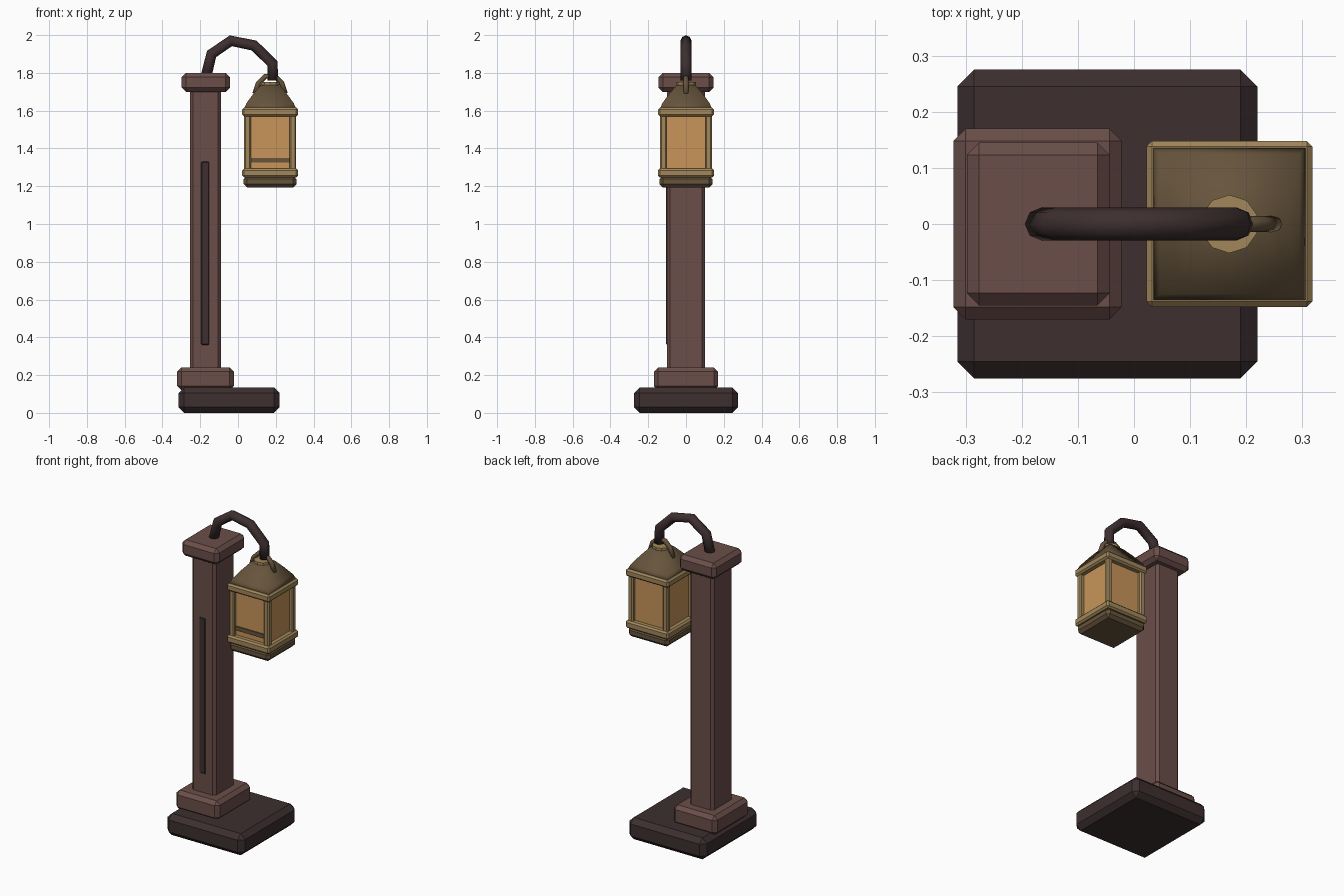
import bpy
import bmesh
from mathutils import Vector

if "Cube" in bpy.data.objects:
    bpy.data.objects.remove(bpy.data.objects["Cube"], do_unlink=True)


def material(name, rgb):
    mat = bpy.data.materials.new(name)
    mat.use_nodes = True
    mat.diffuse_color = (*rgb, 1)
    mat.node_tree.nodes["Principled BSDF"].inputs["Base Color"].default_value = (*rgb, 1)
    return mat


WOOD = material("red brown wood", (0.145, 0.077, 0.067))
DARK = material("dark wood", (0.047, 0.028, 0.029))
BRASS = material("brass", (0.36, 0.245, 0.105))
BRONZE = material("bronze", (0.135, 0.09, 0.046))
GLASS = material("amber glass", (0.58, 0.30, 0.10))


def add_mesh(name, bm, mat, smooth=False):
    mesh = bpy.data.meshes.new(name)
    bmesh.ops.recalc_face_normals(bm, faces=bm.faces)
    for face in bm.faces:
        face.smooth = smooth
    bm.to_mesh(mesh)
    bm.free()
    mesh.materials.append(mat)
    obj = bpy.data.objects.new(name, mesh)
    bpy.context.collection.objects.link(obj)
    return obj


def box(name, x, y, z, mat, chamfer=0.0):
    """Chamfered box between (min, max) pairs."""
    bm = bmesh.new()
    bmesh.ops.create_cube(bm, size=1)
    for v in bm.verts:
        v.co = Vector(lo + (c + 0.5) * (hi - lo) for c, (lo, hi) in zip(v.co, (x, y, z)))
    if chamfer:
        bmesh.ops.bevel(bm, geom=bm.edges[:], offset=chamfer, segments=1,
                        profile=0.5, affect='EDGES')
    return add_mesh(name, bm, mat)


def square(name, half, z, mat, chamfer, cx=0.17, cy=0.0):
    return box(name, (cx - half, cx + half), (cy - half, cy + half), z, mat, chamfer)


def rod(name, path, radius, mat):
    """Eight-sided bent rod in the plane y = 0."""
    curve = bpy.data.curves.new(name, 'CURVE')
    curve.dimensions = '3D'
    curve.bevel_depth = radius
    curve.bevel_resolution = 2
    curve.use_fill_caps = True
    spline = curve.splines.new('POLY')
    spline.points.add(len(path) - 1)
    for point, (x, z) in zip(spline.points, path):
        point.co = (x, 0, z, 1)
    temp = bpy.data.objects.new(name + " path", curve)
    bpy.context.collection.objects.link(temp)
    bpy.context.view_layer.update()
    mesh = bpy.data.meshes.new_from_object(
        temp.evaluated_get(bpy.context.evaluated_depsgraph_get()))
    bpy.data.objects.remove(temp, do_unlink=True)
    bm = bmesh.new()
    bm.from_mesh(mesh)
    bmesh.ops.remove_doubles(bm, verts=bm.verts, dist=0.0001)
    add_mesh(name, bm, mat, smooth=True)


# Base, post and cap
box("base", (-0.315, 0.22), (-0.275, 0.275), (0, 0.135), DARK, 0.03)
box("plinth", (-0.322, -0.022), (-0.17, 0.17), (0.12, 0.24), WOOD, 0.022)
box("post", (-0.255, -0.09), (-0.1, 0.1), (0.2, 1.74), WOOD, 0.016)
box("post_cap", (-0.298, -0.043), (-0.145, 0.145), (1.70, 1.80), WOOD, 0.022)
box("front_strip", (-0.195, -0.153), (-0.105, -0.09), (0.36, 1.33), DARK, 0.004)

# Curved arm and lantern handle
rod("arm", [(-0.172, 1.77), (-0.14, 1.90), (-0.038, 1.97), (0.085, 1.945),
            (0.182, 1.85), (0.184, 1.76)], 0.029, DARK)
rod("handle", [(0.09, 1.69), (0.108, 1.745), (0.145, 1.782), (0.195, 1.782),
               (0.232, 1.745), (0.25, 1.69)], 0.014, BRONZE)

# Lantern body
square("lantern_base", 0.14, (1.193, 1.255), BRONZE, 0.018)
square("lower_rim", 0.148, (1.246, 1.294), BRASS, 0.01)
square("upper_rim", 0.148, (1.57, 1.616), BRASS, 0.01)
square("glass", 0.114, (1.28, 1.58), GLASS, 0)
for x_side, x_name in ((-1, "right"), (1, "left")):
    for y_side, y_name in ((-1, "front"), (1, "back")):
        square(f"{y_name}_{x_name}_corner_post", 0.0175, (1.27, 1.59), BRASS, 0.007,
               0.17 + x_side * 0.12, y_side * 0.12)
box("front_glass_bar", (0.06, 0.28), (-0.121, -0.112), (1.325, 1.35), BRONZE)

# Flared roof lofted from square rings
bm = bmesh.new()
rings = []
for z, half in ((1.605, 0.14), (1.64, 0.125), (1.69, 0.088), (1.735, 0.05)):
    rings.append([bm.verts.new((0.17 + sx * half, sy * half, z))
                  for sx, sy in ((-1, -1), (1, -1), (1, 1), (-1, 1))])
for low, high in zip(rings, rings[1:]):
    for i in range(4):
        j = (i + 1) % 4
        bm.faces.new((low[i], low[j], high[j], high[i]))
bm.faces.new(rings[0])
bm.faces.new(rings[-1])
add_mesh("roof", bm, BRONZE, smooth=True)

# Brass collar on the roof
bm = bmesh.new()
bmesh.ops.create_cone(bm, cap_ends=True, segments=10, radius1=0.052, radius2=0.052, depth=0.025)
bmesh.ops.translate(bm, verts=bm.verts, vec=(0.17, 0, 1.738))
add_mesh("roof_collar", bm, BRASS)
